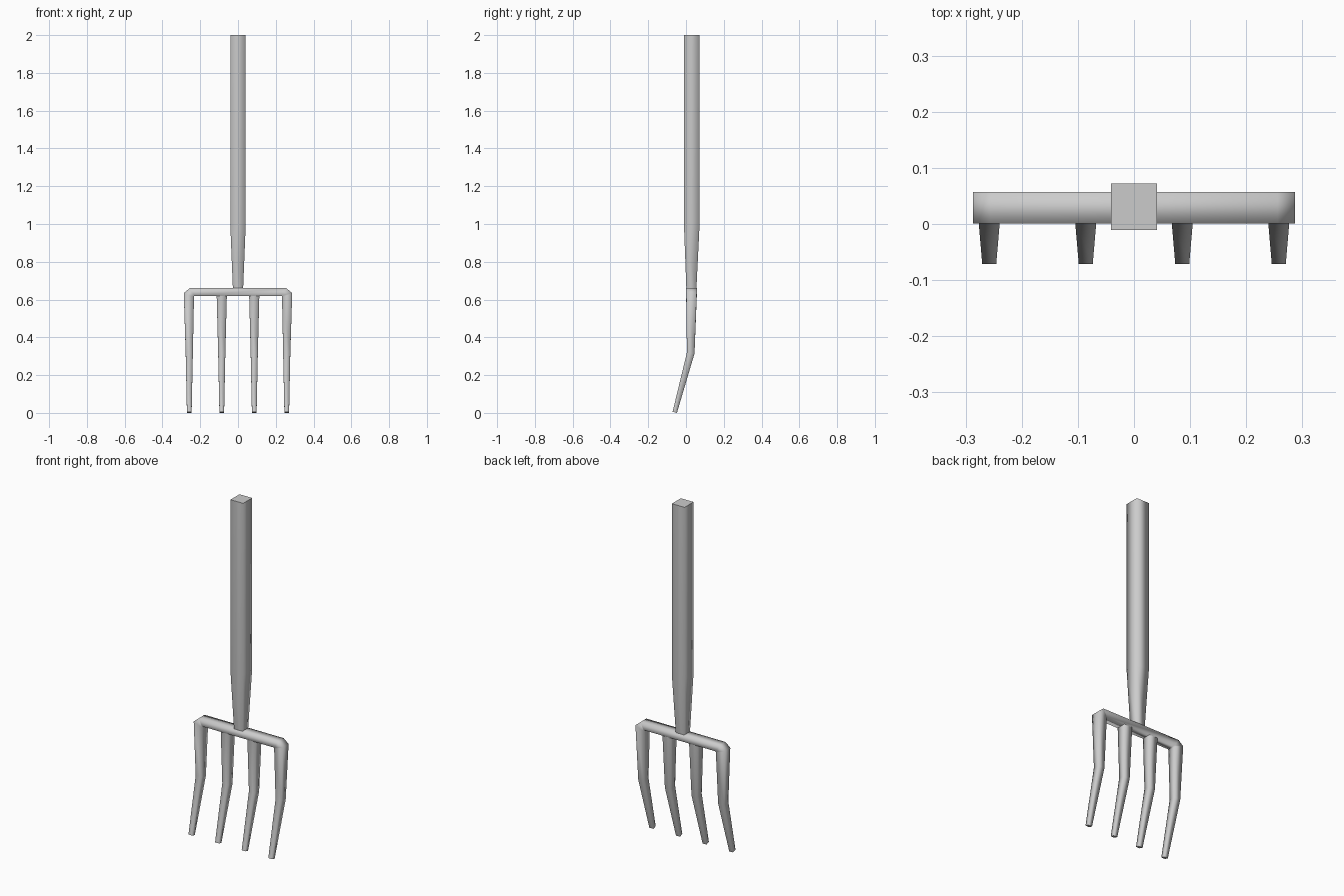
import bpy
import bmesh

if "Cube" in bpy.data.objects:
    bpy.data.objects.remove(bpy.data.objects["Cube"])


def loft(name, rings):
    """Skin a chain of four-point rings, smooth sides and flat end caps."""
    bm = bmesh.new()
    vs = [[bm.verts.new(p) for p in r] for r in rings]
    for a, b in zip(vs, vs[1:]):
        for i in range(4):
            j = (i + 1) % 4
            bm.faces.new((a[i], a[j], b[j], b[i])).smooth = True
    bm.faces.new(vs[0][::-1])
    bm.faces.new(vs[-1])
    bmesh.ops.recalc_face_normals(bm, faces=bm.faces)
    me = bpy.data.meshes.new(name)
    bm.to_mesh(me)
    bm.free()
    ob = bpy.data.objects.new(name, me)
    bpy.context.collection.objects.link(ob)
    return ob


def square(cx, half, front, back):
    """Ring across x; front and back are (y, z)."""
    return [(cx - half, *front), (cx + half, *front),
            (cx + half, *back), (cx - half, *back)]


def tine_lower(cx):
    """Bend and tip rings shared by every tine."""
    return [square(cx, 0.019, (0.005, 0.32), (0.045, 0.314)),
            square(cx, 0.0125, (-0.071, 0.006), (-0.048, 0.0))]


# Handle: square shaft tapering into the socket
loft("handle", [square(0, 0.041, (-0.011, 2.0), (0.072, 2.0)),
                square(0, 0.041, (-0.011, 1.0), (0.072, 1.0)),
                square(0, 0.027, (0.002, 0.655), (0.055, 0.655))])

# Crossbar running into the two outer tines, one continuous bent bar
Y0, Y1 = 0.001, 0.057


def bar(inner, outer):
    return [(inner[0], Y0, inner[1]), (outer[0], Y0, outer[1]),
            (outer[0], Y1, outer[1]), (inner[0], Y1, inner[1])]


half = [bar((0.231, 0.62), (0.256, 0.66)),
        bar((0.233, 0.612), (0.287, 0.634))] + tine_lower(0.258)
mirrored = [[(-x, y, z) for x, y, z in r] for r in reversed(half)]
loft("crossbar_and_outer_tines", mirrored + half)

# Inner tines
for side, x in (("left", -0.086), ("right", 0.086)):
    top = square(x, 0.027, (Y0 + 0.001, 0.625), (Y1 - 0.001, 0.625))
    loft("inner_tine_" + side, [top] + tine_lower(x))
